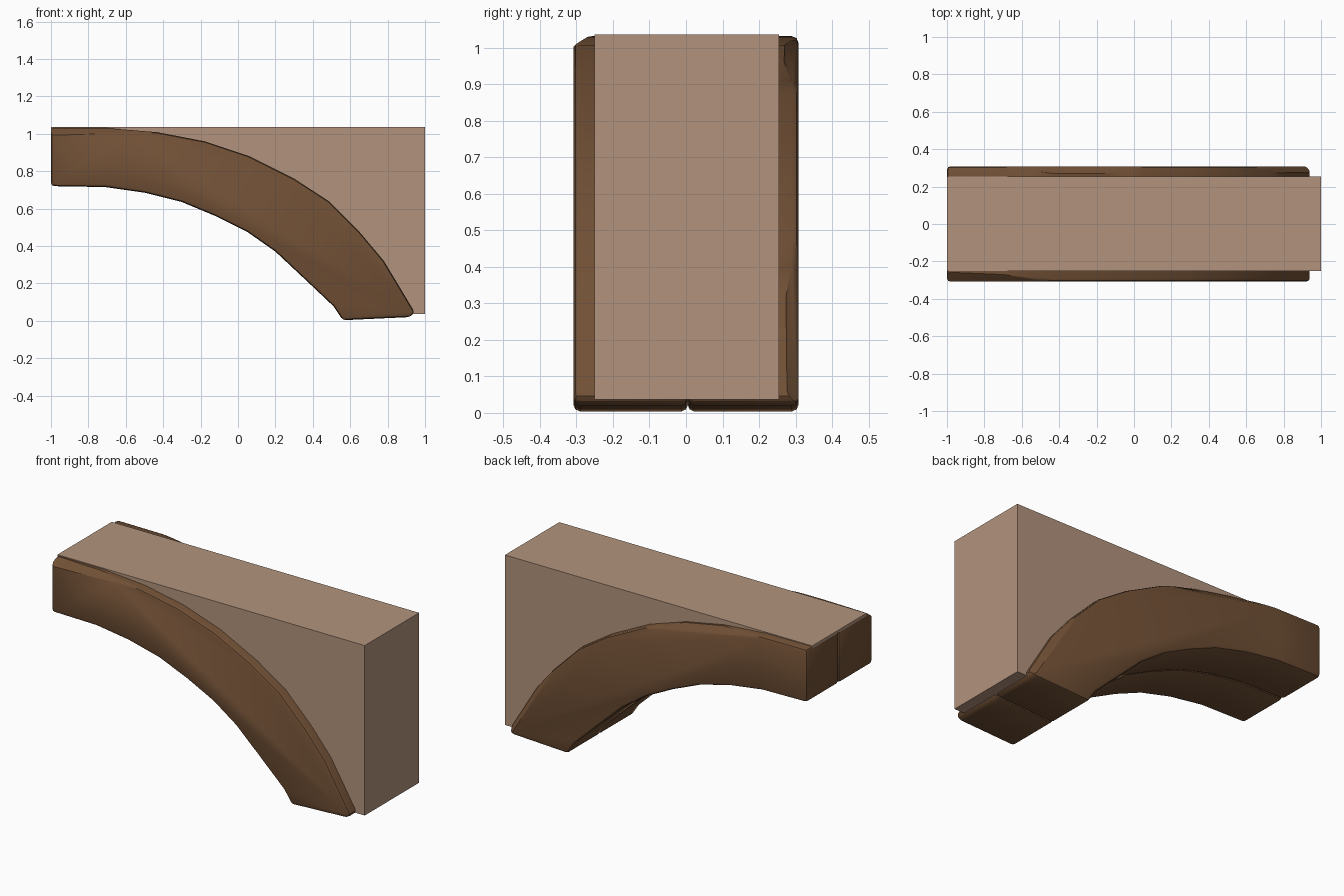
import bpy, bmesh
from mathutils import Vector

if "Cube" in bpy.data.objects:
    bpy.data.objects.remove(bpy.data.objects["Cube"])


def material(name, rgb):
    m = bpy.data.materials.new(name)
    m.diffuse_color = (*rgb, 1)
    m.use_nodes = True
    m.node_tree.nodes["Principled BSDF"].inputs["Base Color"].default_value = m.diffuse_color
    return m


BROWN = material("brown_wood", (0.165, 0.08, 0.036))
TAN = material("tan_plaster", (0.45, 0.295, 0.205))

# Side outline of the curved beam (x, z)
OUTER = [(-1, 1.032), (-0.7, 1.03), (-0.43, 1.008), (-0.18, 0.96), (0.06, 0.88),
         (0.3, 0.76), (0.485, 0.64), (0.65, 0.475), (0.78, 0.32), (0.945, 0.045)]
END = [(0.92, 0.02), (0.56, 0.003)]
INNER = [(0.51, 0.078), (0.36, 0.22), (0.2, 0.37), (0.05, 0.475), (-0.12, 0.56),
         (-0.3, 0.635), (-0.5, 0.685), (-0.71, 0.715), (-1, 0.72)]


def extrude_profile(points, y0, y1):
    bm = bmesh.new()
    face = bm.faces.new([bm.verts.new((x, y0, z)) for x, z in points])
    res = bmesh.ops.extrude_face_region(bm, geom=[face])
    bmesh.ops.translate(bm, vec=(0, y1 - y0, 0),
                        verts=[g for g in res["geom"] if isinstance(g, bmesh.types.BMVert)])
    bmesh.ops.recalc_face_normals(bm, faces=bm.faces)
    return bm


def finish(bm, name, mats, smooth=False):
    me = bpy.data.meshes.new(name)
    bm.to_mesh(me)
    bm.free()
    for m in mats:
        me.materials.append(m)
    ob = bpy.data.objects.new(name, me)
    bpy.context.collection.objects.link(ob)
    if smooth:
        bpy.context.view_layer.objects.active = ob
        ob.select_set(True)
        bpy.ops.object.shade_smooth_by_angle(angle=0.6)
        ob.select_set(False)
    return ob


def chip(bm, point, normal):
    # slice a shallow splinter off a convex edge
    res = bmesh.ops.bisect_plane(bm, geom=bm.verts[:] + bm.edges[:] + bm.faces[:],
                                 plane_co=Vector(point), plane_no=Vector(normal),
                                 clear_outer=True)
    cut = [g for g in res["geom_cut"] if isinstance(g, bmesh.types.BMEdge)]
    bmesh.ops.holes_fill(bm, edges=cut, sides=0)


def beam(name, y0, y1, chips):
    bm = extrude_profile(OUTER + END + INNER, y0, y1)
    # round the long edges and the two ends
    sharp = [e for e in bm.edges if e.calc_face_angle(0) > 0.6]
    bmesh.ops.bevel(bm, geom=sharp, offset=0.031, segments=2, profile=0.5,
                    affect='EDGES', clamp_overlap=True)
    for point, normal in chips:
        chip(bm, point, normal)
    bmesh.ops.recalc_face_normals(bm, faces=bm.faces)
    return finish(bm, name, [BROWN], smooth=True)


# Two curved beams side by side
beam("front_beam", -0.308, 0.005, [((-0.85, -0.308, 0.996), (-0.02, -0.62, 0.78))])
beam("back_beam", 0.005, 0.308, [((-0.31, 0.308, 0.948), (0.14, 0.68, 0.71)),
                                 ((0.80, 0.308, 0.225), (0.62, 0.69, 0.38))])

# Spandrel infill: follows the arch just inside the beams, square at the corner
curve = [(x - 0.05, z - 0.06) for x, z in OUTER[1:-1]]
spandrel = [(-1, 1.036), (-1, 1.02)] + curve + [(0.85, 0.036), (1, 0.036), (1, 1.036)]
finish(extrude_profile(spandrel, -0.25, 0.255), "spandrel_infill", [TAN])
